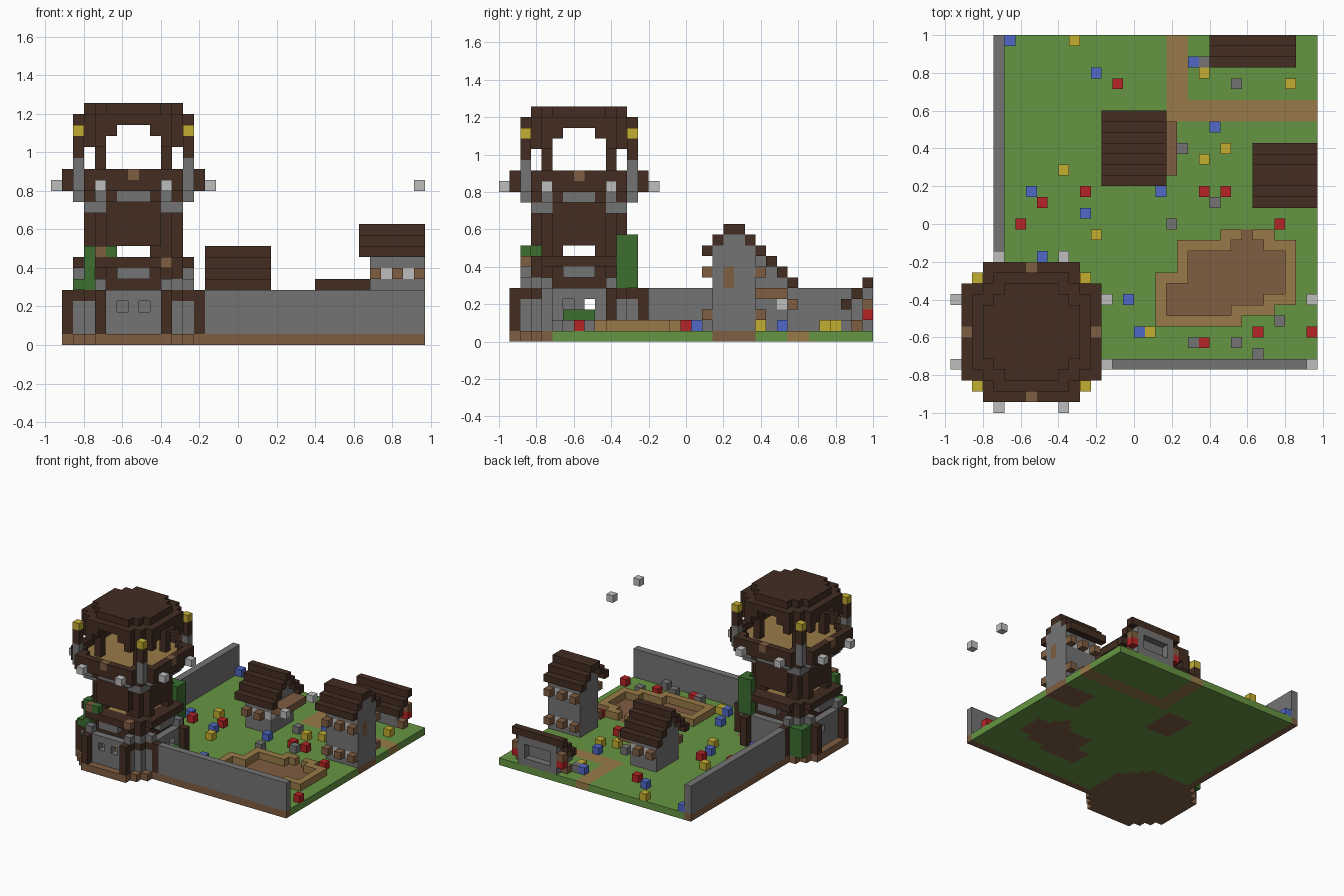
import bpy
import bmesh
from mathutils import Vector

if "Cube" in bpy.data.objects:
    bpy.data.objects.remove(bpy.data.objects["Cube"])

# Palette
PALETTE = {
    "dark_wood": "432D22", "stone": "747474", "pale_stone": "BDBDBD",
    "grass": "659542", "vine": "3C6E30", "dirt": "7F5D42",
    "plank": "997A48", "red": "B52326", "blue": "5068C8", "yellow": "C4AE30",
}


def linear(c):
    return c / 12.92 if c <= 0.04045 else ((c + 0.055) / 1.055) ** 2.4


def make_material(name, code):
    rgb = [linear(v / 255) for v in bytes.fromhex(code)]
    mat = bpy.data.materials.new(name)
    mat.use_nodes = True
    mat.diffuse_color = (*rgb, 1)
    mat.node_tree.nodes["Principled BSDF"].inputs["Base Color"].default_value = (*rgb, 1)
    return mat


materials = {name: make_material(name, code) for name, code in PALETTE.items()}

# Block grid: each cell stores its part and colour
BLOCK = 2 / 35
ORIGIN = Vector((-17 * BLOCK, -1, 0))
cells = {}


def put(part, colour, i, j, k):
    cells[i, j, k] = (part, colour)


def fill(part, colour, xs, ys, zs):
    """Fill an inclusive box; a single number means one layer."""
    spans = [range(s[0], s[1] + 1) if isinstance(s, tuple) else (s,) for s in (xs, ys, zs)]
    for i in spans[0]:
        for j in spans[1]:
            for k in spans[2]:
                put(part, colour, i, j, k)


# Ground slab and paths
fill("ground", "grass", (4, 33), (4, 34), 0)
fill("ground", "dirt", (4, 33), 4, 0)
fill("ground", "dirt", 4, (4, 34), 0)
fill("path", "plank", (20, 33), (27, 28), 0)
fill("path", "plank", (20, 21), (27, 34), 0)

# Boundary walls
fill("front_wall", "stone", (4, 33), 4, (1, 4))
fill("left_wall", "stone", 4, (4, 34), (1, 4))

# Sunken pit with plank rim
pit = set()
for left, right, low, high in ((25, 29, 16, 16), (21, 31, 10, 15), (19, 31, 10, 12),
                               (19, 29, 9, 9), (19, 26, 8, 8)):
    pit |= {(i, j) for i in range(left, right + 1) for j in range(low, high + 1)}
for i, j in pit:
    inside = all((i + a, j + b) in pit for a in (-1, 0, 1) for b in (-1, 0, 1))
    if inside or (i, j) == (27, 16):
        put("pit_floor", "dirt", i, j, 0)
    else:
        put("pit_rim", "plank", i, j, 1)

# Tower, centred on one cell
MID = 7


def disc(radius, cut):
    span = range(-radius, radius + 1)
    return [(x, y) for x in span for y in span if abs(x) + abs(y) <= cut]


def shell(radius, cut):
    return [(x, y) for x, y in disc(radius, cut)
            if max(abs(x), abs(y)) == radius or abs(x) + abs(y) >= cut - 1]


def tower(part, colour, shape, zs):
    for x, y in shape:
        fill(part, colour, MID + x, MID + y, zs)


def corners(a, b):
    return {(p * s, q * t) for p, q in ((a, b), (b, a)) for s in (-1, 1) for t in (-1, 1)}


def sides(radius, half):
    span = range(-half, half + 1)
    return [c for d in span for c in ((d, radius), (d, -radius), (radius, d), (-radius, d))]


# Tower interior is cleared of the boundary walls first
for x, y in disc(6, 9):
    for k in range(1, 5):
        cells.pop((MID + x, MID + y, k), None)

# Tower base
tower("tower_foundation", "dirt", disc(6, 9), 0)
tower("tower_base", "stone", shell(5, 8), (1, 3))
tower("tower_base_roof", "dark_wood", disc(5, 8), 4)
tower("tower_base", "stone", sides(5, 2), 4)
tower("tower_pillars", "dark_wood", corners(6, 3), (1, 4))
for i, j in ((6, 2), (8, 2), (12, 6), (12, 8), (2, 8)):
    cells.pop((i, j, 3))

# Tower shaft with ledge and windows
tower("tower_shaft", "dark_wood", shell(4, 6), (5, 12))
tower("tower_footing", "stone", corners(4, 4) | corners(5, 3), 5)
tower("tower_sills", "stone", sides(5, 1), 6)
tower("tower_ledge", "dark_wood", shell(5, 8), 7)
tower("tower_ledge", "dark_wood", corners(4, 4), 6)
tower("tower_lower_floor", "plank", disc(3, 5), 7)
for x, y in sides(4, 2):
    if abs(x) < 3 or abs(y) < 2:
        cells.pop((MID + x, MID + y, 8), None)
put("tower_trim", "dirt", 10, 2, 7)
put("tower_trim", "dirt", 4, 2, 8)

# Lookout platform
tower("lookout_corbels", "stone", corners(4, 4) | corners(4, 3), 12)
tower("lookout_base", "dark_wood", disc(5, 8), 13)
tower("lookout_corbels", "stone", sides(5, 1), 13)
tower("lookout_corbels", "stone", corners(5, 3), 13)
tower("lookout_floor", "plank", disc(5, 8), 14)
tower("lookout_parapet", "dark_wood", shell(6, 10), (14, 15))
tower("lookout_hatches", "dirt", sides(6, 0), 15)
tower("lookout_brackets", "pale_stone", corners(7, 3), 14)

# Lookout posts, lanterns and stepped roof
tower("corner_posts", "stone", corners(5, 5), (14, 16))
tower("corner_posts", "dark_wood", corners(5, 5), (17, 18))
tower("lanterns", "yellow", corners(5, 5), 19)
tower("lookout_posts", "dark_wood", corners(3, 3), (15, 18))
for level, gap in ((18, 2), (19, 1)):
    arch = [c for c in disc(5, 8) if abs(c[0]) > gap and abs(c[1]) > gap]
    tower("lookout_arches", "dark_wood", arch, level)
tower("tower_roof", "dark_wood", disc(5, 8), 20)
tower("tower_roof", "dark_wood", disc(4, 6), 21)

# Climbing vines
fill("vines", "vine", (10, 11), 12, (5, 9))
fill("vines", "vine", 11, 11, (5, 9))
fill("vines", "vine", 3, 3, (5, 8))
put("vines", "vine", 2, 3, 5)
put("vines", "vine", 5, 2, 8)
fill("vines", "vine", 13, (6, 8), 2)
fill("vines", "vine", (2, 3), 12, (1, 4))
fill("vines", "vine", 2, 11, (1, 4))

# Floating lamps
for j in (4, 10):
    put("floating_lamps", "pale_stone", 33, j, 14)


def house(name, xs, ys, eave, wall_xs, windows):
    """Cottage with a stepped gable roof whose ridge runs along x."""
    low, high = ys
    fill(name + "_floor", "dirt", wall_xs, (low + 1, high - 1), 0)
    fill(name + "_walls", "stone", wall_xs, (low + 1, high - 1), (1, eave - 1))
    for step in range((high - low) // 2 + 1):
        a, b = low + step, high - step
        fill(name + "_walls", "stone", wall_xs, (a, b), eave + step)
        for j in (a, b):
            fill(name + "_roof", "dark_wood", xs, j, eave + step)
    for i in range(wall_xs[0], wall_xs[1] + 1):
        for j, wall in ((low, low + 1), (high, high - 1)):
            for k in windows:
                if (i - wall_xs[0]) % 2 == 0:
                    put(name + "_boxes", "dirt", i, j, k)
                else:
                    put(name + "_windows", "pale_stone", i, wall, k)


# Centre cottage with porch and tall cottage at the edge
house("cottage", (14, 19), (21, 27), 5, (15, 18), (3,))
fill("cottage_porch", "dirt", 20, (22, 26), 4)
fill("cottage_porch", "dirt", 19, (22, 26), 4)
house("tall_house", (28, 33), (19, 24), 8, (29, 33), (2, 6))
fill("tall_house_window", "dirt", 33, 21, (5, 6))

# Cut-away shed at the back edge
fill("shed_walls", "stone", (25, 30), (33, 34), (1, 3))
fill("shed_walls", "stone", (25, 30), 34, 4)
for i in range(26, 30):
    for k in (2, 3):
        cells.pop((i, 34, k))
for step in range(3):
    fill("shed_roof", "dark_wood", (24, 31), 32 + step, 3 + step)
for i in (24, 31):
    put("shed_boxes", "dirt", i, 34, 3)
    put("shed_boxes", "dirt", i, 33, 1)
    put("shed_flowers", "red", i, 34, 2)

# Scattered flowers and stones
SCATTER = {
    "red": ((15, 30), (12, 20), (23, 20), (25, 20), (8, 19), (6, 17), (30, 17),
            (23, 6), (28, 7), (33, 7)),
    "blue": ((5, 34), (13, 31), (22, 32), (24, 26), (7, 20), (19, 20), (12, 18),
             (8, 14), (16, 10), (17, 7)),
    "yellow": ((11, 34), (23, 31), (31, 30), (25, 24), (23, 23), (10, 22), (13, 16), (18, 7)),
    "stone": ((23, 32), (26, 30), (21, 24), (24, 19), (20, 17), (22, 6), (26, 6), (30, 8), (28, 5)),
}
for colour, spots in SCATTER.items():
    for i, j in spots:
        put(colour + "_scatter", colour, i, j, 1)

# Turn each part into one mesh, keeping exposed faces only
AXES = [Vector(a) for a in ((1, 0, 0), (0, 1, 0), (0, 0, 1))]
for part in sorted({p for p, _ in cells.values()}):
    bm = bmesh.new()
    corner_verts = {}
    used = []

    def vert(p):
        key = tuple(round(c) for c in p)
        if key not in corner_verts:
            corner_verts[key] = bm.verts.new(ORIGIN + Vector(key) * BLOCK)
        return corner_verts[key]

    for cell, (owner, colour) in cells.items():
        if owner != part:
            continue
        if colour not in used:
            used.append(colour)
        base = Vector(cell)
        for n in range(3):
            out, u, v = AXES[n], AXES[(n + 1) % 3], AXES[(n + 2) % 3]
            for sign in (-1, 1):
                if tuple(round(c) for c in base + out * sign) in cells:
                    continue
                p = base + out * (sign > 0)
                ring = [p, p + u, p + u + v, p + v]
                face = bm.faces.new([vert(q) for q in ring[::sign]])
                face.material_index = used.index(colour)
    mesh = bpy.data.meshes.new(part)
    bm.to_mesh(mesh)
    bm.free()
    for colour in used:
        mesh.materials.append(materials[colour])
    bpy.context.collection.objects.link(bpy.data.objects.new(part, mesh))
